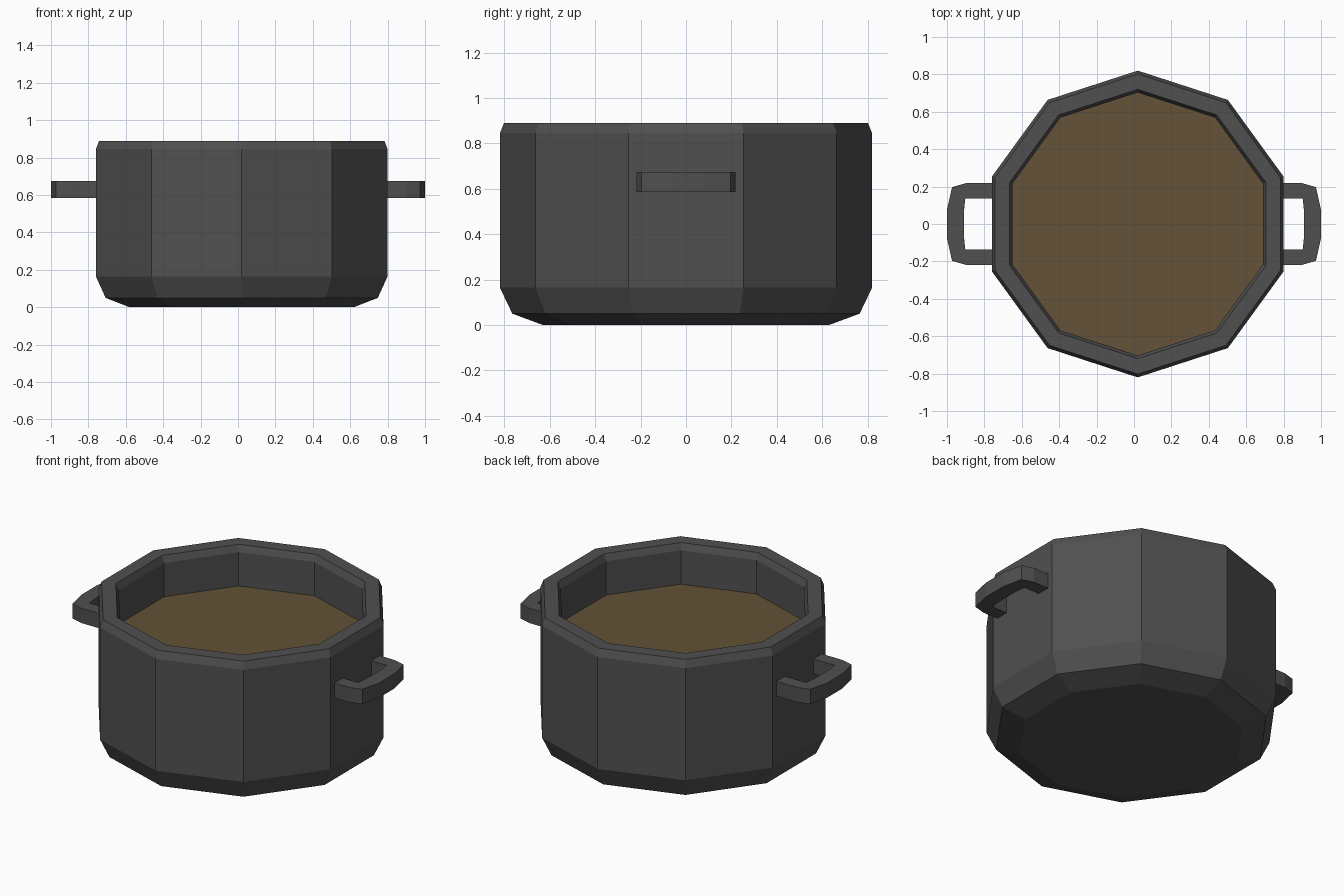
import bpy, bmesh
from math import sin, cos, pi

if "Cube" in bpy.data.objects:
    bpy.data.objects.remove(bpy.data.objects["Cube"])

CX = 0.02      # pot body sits slightly right of the overall centre
SIDES = 10


def material(name, rgb):
    m = bpy.data.materials.new(name)
    m.diffuse_color = (*rgb, 1)
    m.use_nodes = True
    m.node_tree.nodes["Principled BSDF"].inputs["Base Color"].default_value = m.diffuse_color
    return m


def finish(bm, name, mat):
    bmesh.ops.recalc_face_normals(bm, faces=bm.faces)
    me = bpy.data.meshes.new(name)
    bm.to_mesh(me)
    bm.free()
    me.materials.append(mat)
    ob = bpy.data.objects.new(name, me)
    bpy.context.collection.objects.link(ob)
    return ob


def ring(bm, r, z):
    angles = [pi / 2 + 2 * pi * i / SIDES for i in range(SIDES)]
    return [bm.verts.new((CX + r * cos(a), r * sin(a), z)) for a in angles]


iron = material("dark_iron", (0.08, 0.08, 0.08))
broth = material("brown_broth", (0.125, 0.085, 0.038))

# Pot body: ten-sided shell, outside bottom to rim to inside floor
profile = [(0.63, 0), (0.765, 0.05), (0.82, 0.165), (0.82, 0.845), (0.802, 0.89),
           (0.72, 0.89), (0.703, 0.85), (0.703, 0.165), (0.62, 0.10)]
bm = bmesh.new()
rings = [ring(bm, r, z) for r, z in profile]
for a, b in zip(rings, rings[1:]):
    for i in range(SIDES):
        j = (i + 1) % SIDES
        bm.faces.new((a[i], a[j], b[j], b[i]))
bm.faces.new(rings[0])
bm.faces.new(rings[-1])
finish(bm, "pot_body", iron)

# Soup surface
bm = bmesh.new()
bm.faces.new(ring(bm, 0.703, 0.645))
soup = finish(bm, "soup", broth)
if soup.data.polygons[0].normal.z < 0:
    soup.data.flip_normals()


# Handles: flat bracket path (outer and inner edge), extruded in z
def handle(name, side, root):
    outer = [(root, 0.218), (0.90, 0.218), (0.973, 0.197), (1.0, 0.075)]
    inner = [(root, 0.137), (0.902, 0.137), (0.902, 0.137), (0.91, 0.06)]
    outer += [(x, -y) for x, y in reversed(outer)]
    inner += [(x, -y) for x, y in reversed(inner)]
    bm = bmesh.new()
    sections = []
    for (ox, oy), (ix, iy) in zip(outer, inner):
        pts = [(ox, oy, 0.585), (ox, oy, 0.675), (ix, iy, 0.675), (ix, iy, 0.585)]
        sections.append([bm.verts.new((side * x, y, z)) for x, y, z in pts])
    for a, b in zip(sections, sections[1:]):
        for i in range(4):
            j = (i + 1) % 4
            bm.faces.new((a[i], a[j], b[j], b[i]))
    bm.faces.new(sections[0])
    bm.faces.new(sections[-1])
    bmesh.ops.remove_doubles(bm, verts=bm.verts, dist=0.0005)
    finish(bm, name, iron)


handle("right_handle", 1, 0.78)
handle("left_handle", -1, 0.74)
